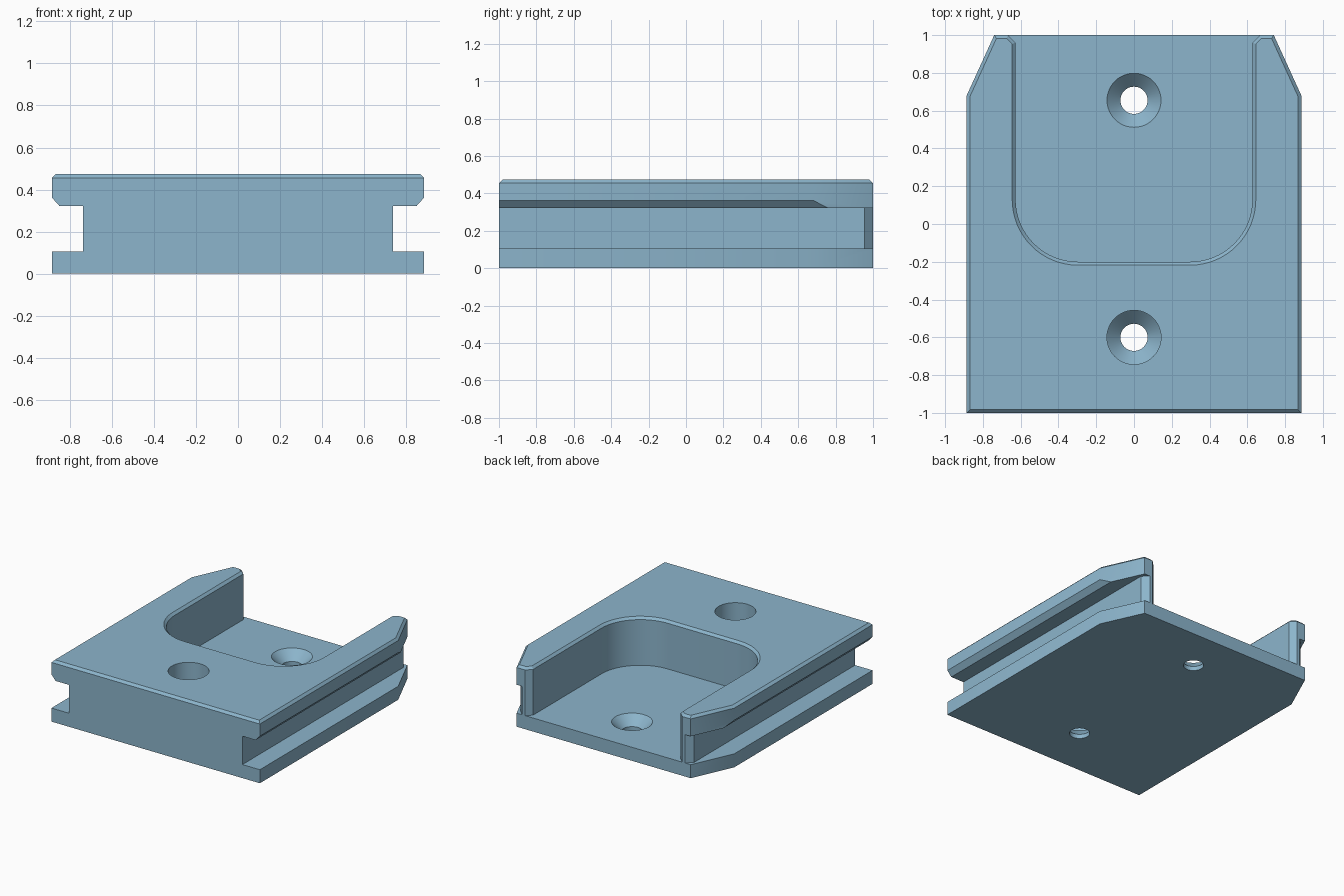
import bpy, bmesh, math
from mathutils import Vector

if "Cube" in bpy.data.objects:
    bpy.data.objects.remove(bpy.data.objects["Cube"])

BASE, LEDGE, TOP, BEVEL = 0.104, 0.322, 0.473, 0.018

blue = bpy.data.materials.new("light blue")
blue.diffuse_color = (0.263, 0.462, 0.604, 1)
blue.use_nodes = True
blue.node_tree.nodes["Principled BSDF"].inputs["Base Color"].default_value = blue.diffuse_color


def offset(pts, d):
    """Mitred outward offset of a counter-clockwise outline."""
    out = []
    for i, p in enumerate(pts):
        a, p, b = Vector(pts[i - 1]), Vector(p), Vector(pts[(i + 1) % len(pts)])
        e, f = (p - a).normalized(), (b - p).normalized()
        n, m = Vector((e.y, -e.x)), Vector((f.y, -f.x))
        out.append(p + (n + m) * d / (1 + n.dot(m)))
    return out


def loft(name, rings):
    """Closed solid through rings of 3D points."""
    bm = bmesh.new()
    vs = [[bm.verts.new(p) for p in r] for r in rings]
    n = len(vs[0])
    for lo, hi in zip(vs, vs[1:]):
        for i in range(n):
            j = (i + 1) % n
            bm.faces.new((lo[i], lo[j], hi[j], hi[i]))
    bm.faces.new(vs[0][::-1])
    bm.faces.new(vs[-1])
    bmesh.ops.recalc_face_normals(bm, faces=bm.faces)
    me = bpy.data.meshes.new(name)
    bm.to_mesh(me)
    bm.free()
    me.materials.append(blue)
    ob = bpy.data.objects.new(name, me)
    bpy.context.collection.objects.link(ob)
    return ob


def stack(name, levels):
    """Loft of (outline, z) levels."""
    return loft(name, [[(p[0], p[1], z) for p in o] for o, z in levels])


def cut(body, tool, op="DIFFERENCE"):
    tool.hide_render = True
    bpy.context.view_layer.objects.active = body
    mod = body.modifiers.new("cut", "BOOLEAN")
    mod.operation, mod.object, mod.solver = op, tool, "EXACT"
    bpy.ops.object.modifier_apply(modifier=mod.name)
    bpy.data.objects.remove(tool)


# Body: plan with chopped rear corners and a bevelled top edge
plan = [(-0.886, -1), (0.886, -1), (0.886, 0.68), (0.74, 1), (-0.74, 1), (-0.886, 0.68)]
body = stack("mounting_block", [(plan, 0), (plan, TOP - BEVEL), (offset(plan, -BEVEL), TOP)])

# Side grooves with a sloped upper lip
for s in (-1, 1):
    groove = [(0.738, BASE), (1.03, BASE), (1.03, 0.522), (0.85, LEDGE), (0.738, LEDGE)]
    cut(body, loft("groove_cutter", [[(s * x, y, z) for x, z in groove] for y in (-1.2, 1.2)]))

# Rounded pocket open to the rear, with flared mouth and bevelled rim
R, W, Y0 = 0.33, 0.627, -0.2
right = [(W - R + R * math.sin(t), Y0 + R - R * math.cos(t))
         for t in (math.pi / 2 * k / 16 for k in range(17))]
right += [(W, 0.96), (W + 0.24, 1.2)]
pocket = right + [(-x, y) for x, y in reversed(right)]
cut(body, stack("pocket_cutter", [(pocket, BASE), (pocket, TOP - BEVEL),
                                  (offset(pocket, BEVEL + 0.03), TOP + 0.03)]))

# Chamfered outer rear corners of the web between the grooves
for s in (-1, 1):
    tri = [(s * 0.688, 1.005), (s * 0.743, 0.95), (s * 0.8, 1.005)]
    cut(body, stack("web_corner_cutter", [(tri, BASE), (tri, LEDGE)]))


# Countersunk screw holes
def circle(y, r, n=48):
    return [(r * math.cos(2 * math.pi * k / n), y + r * math.sin(2 * math.pi * k / n))
            for k in range(n)]


for y in (0.655, -0.6):
    small, big = circle(y, 0.072), circle(y, 0.143)
    cut(body, stack("screw_cutter", [(small, -0.1), (small, BASE - 0.071),
                                     (big, BASE), (big, 0.6)]))

bpy.ops.object.select_all(action="DESELECT")
body.select_set(True)
bpy.context.view_layer.objects.active = body
bpy.ops.object.shade_smooth_by_angle(angle=math.radians(25))
